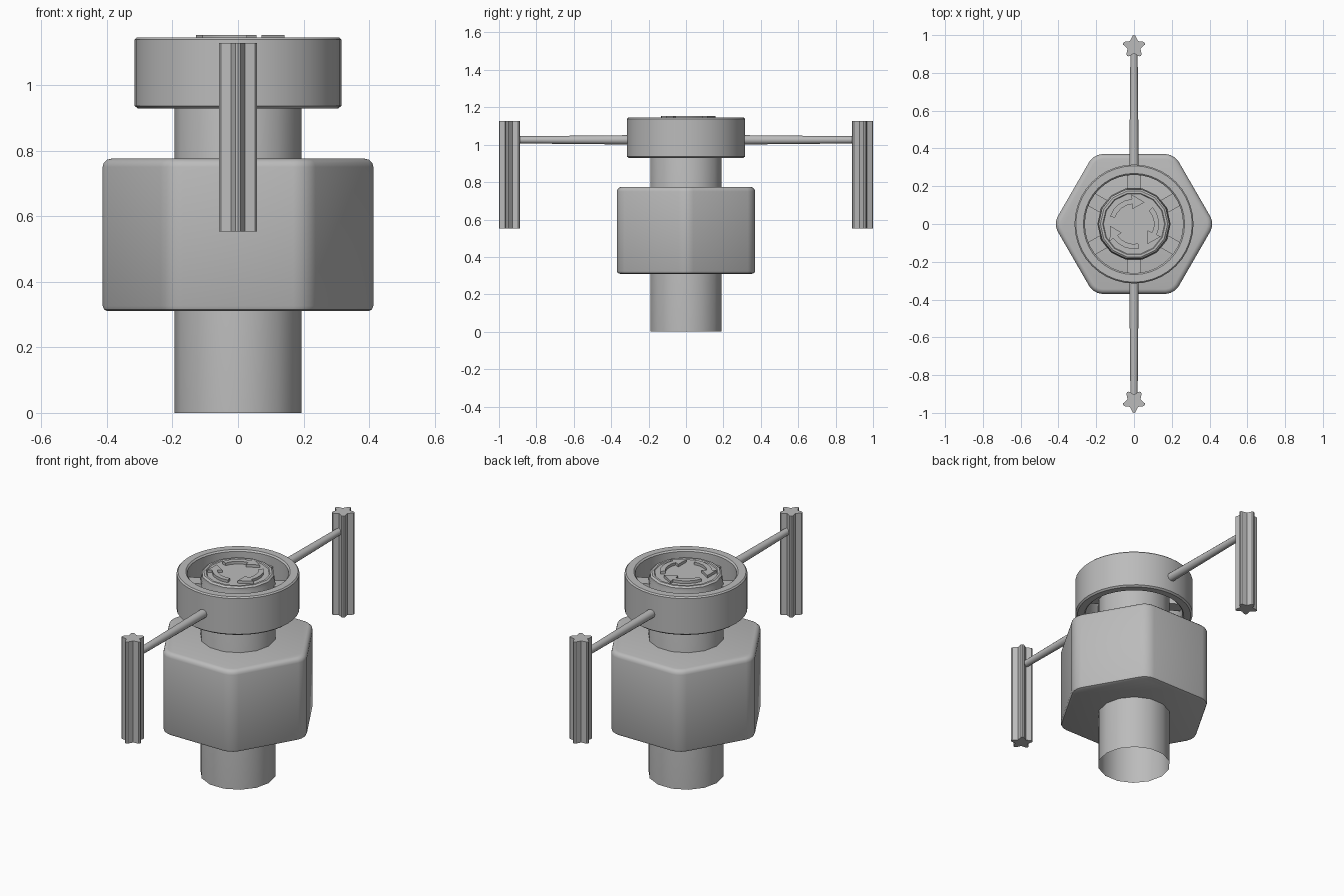
import bpy, bmesh, math
from math import sin, cos, pi, radians

if "Cube" in bpy.data.objects:
    bpy.data.objects.remove(bpy.data.objects["Cube"])

grey = bpy.data.materials.new("grey metal")
grey.diffuse_color = (0.5, 0.5, 0.5, 1)
grey.use_nodes = True
grey.node_tree.nodes["Principled BSDF"].inputs["Base Color"].default_value = grey.diffuse_color


def finish(name, bm, angle=35):
    """Turn a bmesh into a named, shaded object."""
    bmesh.ops.recalc_face_normals(bm, faces=bm.faces[:])
    me = bpy.data.meshes.new(name)
    bm.to_mesh(me)
    bm.free()
    me.materials.append(grey)
    ob = bpy.data.objects.new(name, me)
    bpy.context.collection.objects.link(ob)
    bpy.ops.object.select_all(action='DESELECT')
    bpy.context.view_layer.objects.active = ob
    ob.select_set(True)
    bpy.ops.object.shade_smooth_by_angle(angle=radians(angle))
    return ob


def prism(bm, outline, z0, z1):
    """Extrude a flat outline from z0 to z1."""
    face = bm.faces.new([bm.verts.new((x, y, z0)) for x, y in outline])
    ext = bmesh.ops.extrude_face_region(bm, geom=[face], use_keep_orig=True)
    for v in ext['geom']:
        if isinstance(v, bmesh.types.BMVert):
            v.co.z = z1


def polar(r, a, cy=0):
    return (r * cos(a), cy + r * sin(a))


def lathe(name, profile, sides, closed=False, angle=35):
    """Revolve (radius, height) points around z; a radius of 0 becomes a cap."""
    bm = bmesh.new()
    rings = [[bm.verts.new((*polar(r, 2 * pi * i / sides), z)) for i in range(sides)]
             for r, z in profile]
    pairs = list(zip(rings, rings[1:])) + ([(rings[-1], rings[0])] if closed else [])
    for a, b in pairs:
        for i in range(sides):
            j = (i + 1) % sides
            bm.faces.new((a[i], a[j], b[j], b[i]))
    if not closed:
        bm.faces.new(rings[-1])
    return finish(name, bm, angle)


# Stem, open at the bottom, with a stepped cap
lathe("stem", [(0.194, 0), (0.194, 1.095), (0.188, 1.115), (0.188, 1.135),
               (0.178, 1.143), (0.166, 1.143), (0.162, 1.138)], 14)

# Hexagonal body with rounded edges
bm = bmesh.new()
prism(bm, [polar(0.427, i * pi / 3) for i in range(6)], 0.31, 0.775)
upright = [e for e in bm.edges if abs(e.verts[0].co.z - e.verts[1].co.z) > 0.1]
bmesh.ops.bevel(bm, geom=upright, offset=0.045, segments=3, profile=0.5, affect='EDGES')
for z, width, segs in ((0.775, 0.025, 3), (0.31, 0.016, 2)):
    rim = [e for e in bm.edges if all(abs(v.co.z - z) < 1e-4 for v in e.verts)]
    bmesh.ops.bevel(bm, geom=rim, offset=width, segments=segs, profile=0.5, affect='EDGES')
finish("hex_body", bm, 40)

# Ring around the head
lathe("ring", [(0.305, 0.928), (0.315, 0.936), (0.315, 1.138), (0.308, 1.145),
               (0.268, 1.145), (0.260, 1.137), (0.260, 0.936), (0.268, 0.928)],
      40, closed=True, angle=30)

# Six spokes joining the stem to the ring
bm = bmesh.new()
for k in range(6):
    a = pi / 6 + k * pi / 3
    ca, sa = cos(a), sin(a)
    corners = [(0.17, -0.038), (0.27, -0.038), (0.27, 0.038), (0.17, 0.038)]
    prism(bm, [(u * ca - v * sa, u * sa + v * ca) for u, v in corners], 1.0, 1.085)
finish("spokes", bm)

# Three curved arrows raised on the cap
bm = bmesh.new()
for k in range(3):
    turn = k * 2 * pi / 3
    arc = [radians(d) + turn for d in (162, 145, 128, 111, 95)]
    outline = [polar(0.133, a) for a in arc]
    outline += [polar(0.157, arc[-1]), polar(0.128, radians(64) + turn), polar(0.080, arc[-1])]
    outline += [polar(0.106, a) for a in reversed(arc)]
    prism(bm, outline, 1.13, 1.153)
finish("arrows", bm, 30)

# Tapered arms and star-shaped hanging bars on both sides
for side, label in ((-1, "front"), (1, "back")):
    bm = bmesh.new()
    ends = [[bm.verts.new((r * cos(i * pi / 6), side * y, 1.026 + r * sin(i * pi / 6)))
             for i in range(12)] for r, y in ((0.025, 0.29), (0.019, 0.92))]
    for i in range(12):
        j = (i + 1) % 12
        bm.faces.new((ends[0][i], ends[0][j], ends[1][j], ends[1][i]))
    for end in ends:
        bm.faces.new(end)
    finish(label + "_arm", bm)

    bm = bmesh.new()
    star = []
    for k in range(5):
        a = pi / 2 + k * 2 * pi / 5
        star += [polar(0.058, a - 0.14), polar(0.061, a), polar(0.058, a + 0.14),
                 polar(0.036, a + pi / 5)]
    prism(bm, [(x, side * (y + 0.939)) for x, y in star], 0.553, 1.128)
    finish(label + "_star_bar", bm, 30)
